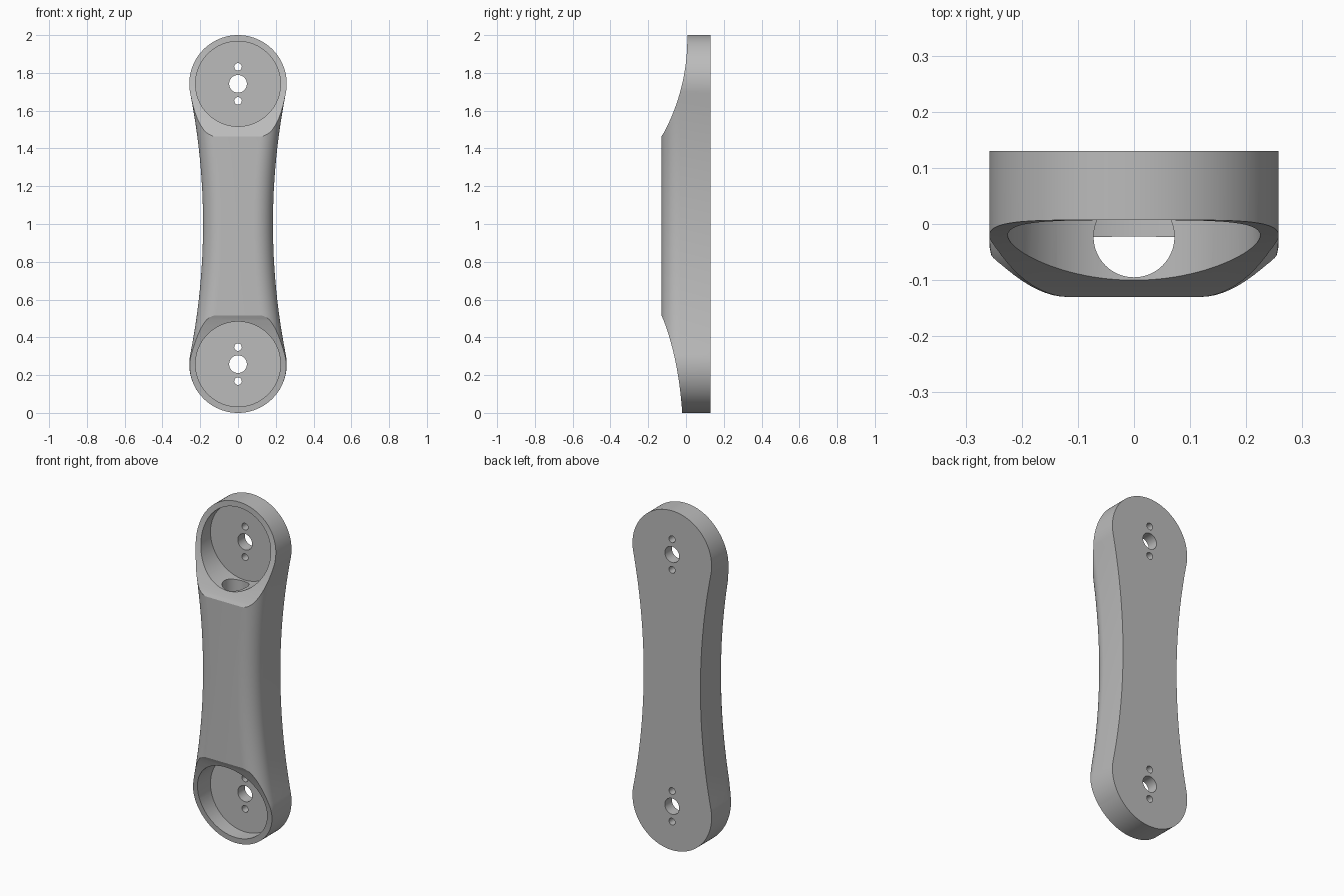
import bpy, bmesh
from math import sin, cos, pi, sqrt, radians
from mathutils import Matrix

cube = bpy.data.objects.get("Cube")
if cube:
    bpy.data.objects.remove(cube, do_unlink=True)

END_R, WAIST, BACK, FRONT, FILLET = 0.258, 0.185, 0.13, -0.13, 0.1
LOW, HIGH = END_R, 2 - END_R
POCKET_R, FLOOR = 0.225, 0.065

grey = bpy.data.materials.new("satin_grey")
grey.use_nodes = True
colour = (0.5, 0.5, 0.5, 1)
grey.diffuse_color = colour
grey.node_tree.nodes["Principled BSDF"].inputs["Base Color"].default_value = colour


def finish(bm, name):
    bmesh.ops.recalc_face_normals(bm, faces=bm.faces)
    mesh = bpy.data.meshes.new(name)
    bm.to_mesh(mesh)
    bm.free()
    mesh.materials.append(grey)
    ob = bpy.data.objects.new(name, mesh)
    bpy.context.collection.objects.link(ob)
    return ob


def loft(rings, name):
    """Skin a list of closed rings with equal point counts and cap both ends."""
    bm = bmesh.new()
    rows = [[bm.verts.new(p) for p in ring] for ring in rings]
    n = len(rows[0])
    for a, b in zip(rows, rows[1:]):
        for i in range(n):
            j = (i + 1) % n
            bm.faces.new((a[i], a[j], b[j], b[i]))
    bm.faces.new(rows[0])
    bm.faces.new(rows[-1])
    return finish(bm, name)


def cylinder(name, r, start, end, axis, offset, sides=64):
    """Cylinder along z (offset is y) or along y (offset is z)."""
    bm = bmesh.new()
    bmesh.ops.create_cone(bm, cap_ends=True, segments=sides, radius1=r,
                          radius2=r, depth=end - start)
    mid = (start + end) / 2
    if axis == "y":
        bmesh.ops.rotate(bm, verts=bm.verts, matrix=Matrix.Rotation(pi / 2, 3, "X"))
        bmesh.ops.translate(bm, verts=bm.verts, vec=(0, mid, offset))
    else:
        bmesh.ops.translate(bm, verts=bm.verts, vec=(0, offset, mid))
    return finish(bm, name)


def boolean(target, tool, operation):
    mod = target.modifiers.new("cut", "BOOLEAN")
    mod.operation, mod.object, mod.solver = operation, tool, "EXACT"
    bpy.context.view_layer.objects.active = target
    bpy.ops.object.modifier_apply(modifier=mod.name)
    bpy.data.objects.remove(tool, do_unlink=True)


# Outline: round ends joined tangentially by a wide concave waist arc
half = HIGH - 1
waist_r = (WAIST**2 + half**2 - END_R**2) / (2 * (END_R - WAIST))
join = half * waist_r / (waist_r + END_R)
end_angle = pi / 2 + pi / 2 - (pi / 2 - sin(0)) + 0  # quarter turn
end_angle += (half - join) / END_R
outline = []
for i in range(33):
    a = radians(2) + (end_angle - radians(2)) * i / 32
    outline.append((END_R * sin(a), half + END_R * cos(a)))
for i in range(1, 17):
    h = join * (1 - i / 16)
    outline.append((WAIST + waist_r - sqrt(waist_r**2 - h * h), h))
outline = [(w, 1 + h) for w, h in outline] + [(w, 1 - h) for w, h in outline[-2::-1]]


# Body: flat back, straight sides, front edges rounded along the outline
def section(w, z):
    rx = min(FILLET, 0.9 * w)
    right = [(w, BACK)]
    for i in range(13):
        a = pi / 2 * i / 12
        right.append((w - rx + rx * cos(a), FRONT + FILLET - FILLET * sin(a)))
    return [(x, y, z) for x, y in right] + [(-x, y, z) for x, y in reversed(right)]


body = loft([section(w, z) for w, z in outline], "link_arm")

# Side profile: both ends sweep back from the raised middle
low_curve = []
for i in range(17):
    t = i / 16
    low_curve.append((-0.02 * (1 - t)**2 - 0.08 * t * (1 - t) + FRONT * t * t,
                      0.6 * t * (1 - t) + 0.52 * t * t))
sweep_r = 1.055
high_curve = []
for i in range(21):
    d = 0.52 * (1 - i / 20)
    high_curve.append((0.007 - sweep_r + sqrt(sweep_r**2 - d * d), 1.98 - d))
profile = ([(0.3, -0.1), (-0.02, -0.1)] + low_curve + high_curve
           + [(0.007, 2.1), (0.3, 2.1)])
# keep the raised face just clear of the body's own front plane
profile = [(y - 0.002 if y < FRONT + 0.001 else y, z) for y, z in profile]
envelope = loft([[(x, y, z) for y, z in profile] for x in (-0.4, 0.4)], "side_envelope")
boolean(body, envelope, "INTERSECT")

# Round pockets in both ends, joined by a tunnel through the arm
for z in (LOW, HIGH):
    boolean(body, cylinder("pocket", POCKET_R, -0.5, FLOOR, "y", z, 96), "DIFFERENCE")
boolean(body, cylinder("tunnel", 0.072, LOW, HIGH, "z", -0.023), "DIFFERENCE")

# Shaft hole and two screw holes through each pocket floor
for z in (LOW, HIGH):
    for r, shift in ((0.047, 0), (0.02, 0.09), (0.02, -0.09)):
        boolean(body, cylinder("hole", r, 0, 0.3, "y", z + shift, 32), "DIFFERENCE")

# Smooth shading with crisp edges
bpy.ops.object.select_all(action="DESELECT")
body.select_set(True)
bpy.context.view_layer.objects.active = body
bpy.ops.object.shade_smooth_by_angle(angle=radians(25))
